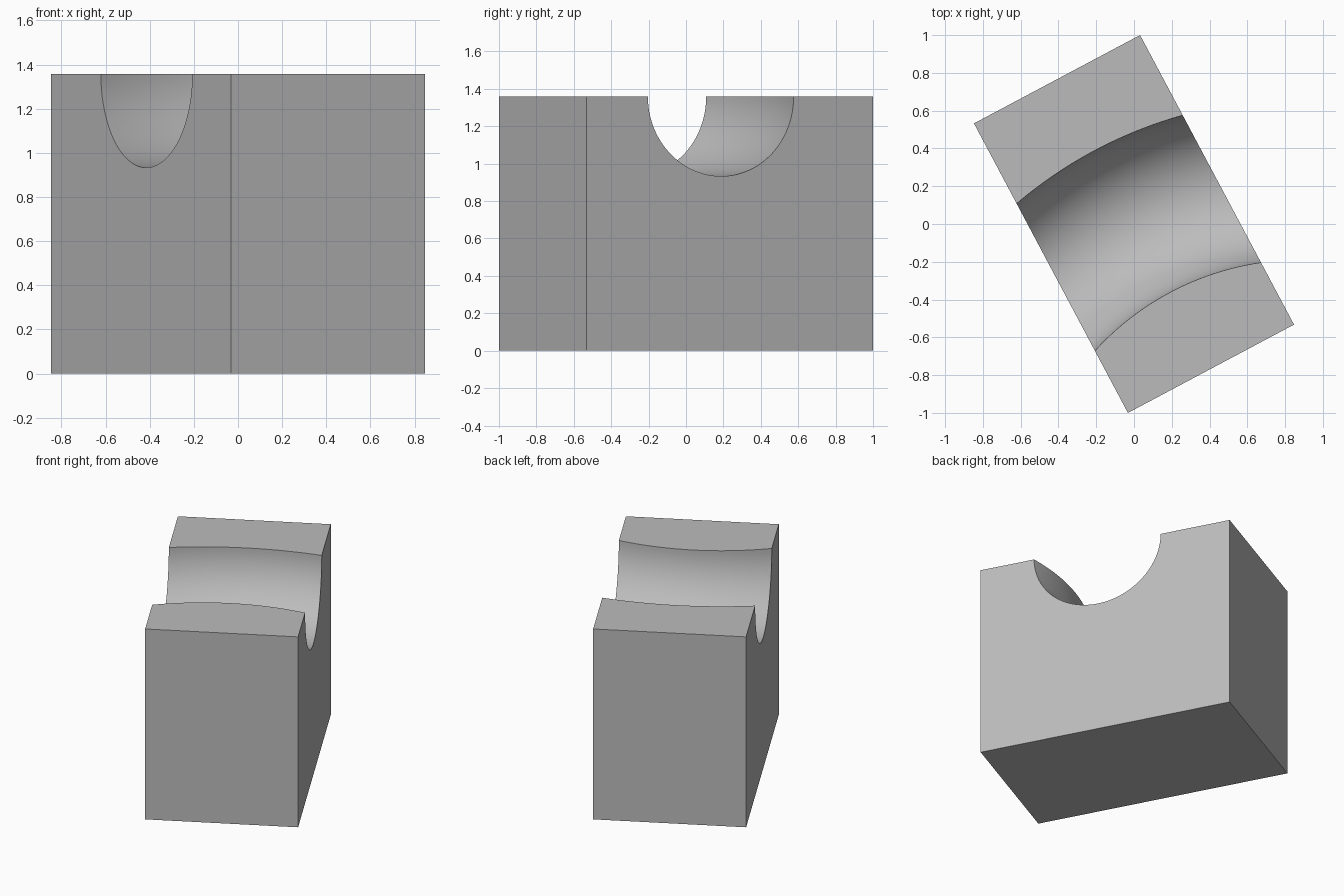
import bpy, bmesh
from math import sin, cos, pi, sqrt, radians

cube = bpy.data.objects.get("Cube")
if cube:
    bpy.data.objects.remove(cube, do_unlink=True)

HALF_W, HALF_L, HEIGHT = 0.498, 0.868, 1.358   # block
TUBE, SWEEP, CENTRE = 0.425, 1.9, -1.884       # ring-shaped groove
ROWS, COLS = 48, 24

grey = bpy.data.materials.new("grey")
grey.use_nodes = True
colour = (0.5, 0.5, 0.5, 1)
grey.diffuse_color = colour
grey.node_tree.nodes["Principled BSDF"].inputs["Base Color"].default_value = colour

bm = bmesh.new()


def groove_point(i, j):
    """Point on the lower half of the ring, where it meets the section at u."""
    u = HALF_W * (2 * j / COLS - 1)
    a = pi * i / ROWS
    v = CENTRE + sqrt((SWEEP + TUBE * cos(a)) ** 2 - u * u)
    return bm.verts.new((u, v, HEIGHT - TUBE * sin(a)))


# Groove surface, from the back rim to the front rim
groove = [[groove_point(i, j) for j in range(COLS + 1)] for i in range(ROWS + 1)]
for a, b in zip(groove, groove[1:]):
    for j in range(COLS):
        bm.faces.new((a[j], a[j + 1], b[j + 1], b[j]))

# Block corners, keyed by side signs
corner = {(x, y, z): bm.verts.new((x * HALF_W, y * HALF_L, z * HEIGHT))
          for x in (-1, 1) for y in (-1, 1) for z in (0, 1)}

# Bottom, long walls and the two flat tops
bm.faces.new([corner[k] for k in ((-1, -1, 0), (-1, 1, 0), (1, 1, 0), (1, -1, 0))])
for y, rim in ((1, groove[0]), (-1, groove[-1])):
    bm.faces.new([corner[k] for k in ((-1, y, 0), (1, y, 0), (1, y, 1), (-1, y, 1))])
    bm.faces.new(rim + [corner[1, y, 1], corner[-1, y, 1]])

# End walls with the groove outline
for x, j in ((-1, 0), (1, COLS)):
    bm.faces.new([row[j] for row in groove] +
                 [corner[k] for k in ((x, -1, 1), (x, -1, 0), (x, 1, 0), (x, 1, 1))])

bmesh.ops.recalc_face_normals(bm, faces=bm.faces[:])
mesh = bpy.data.meshes.new("grooved_block")
bm.to_mesh(mesh)
bm.free()
mesh.materials.append(grey)
block = bpy.data.objects.new("grooved_block", mesh)
bpy.context.collection.objects.link(block)
block.rotation_euler.z = radians(28)

bpy.ops.object.select_all(action="DESELECT")
block.select_set(True)
bpy.context.view_layer.objects.active = block
bpy.ops.object.shade_smooth_by_angle(angle=radians(30))
